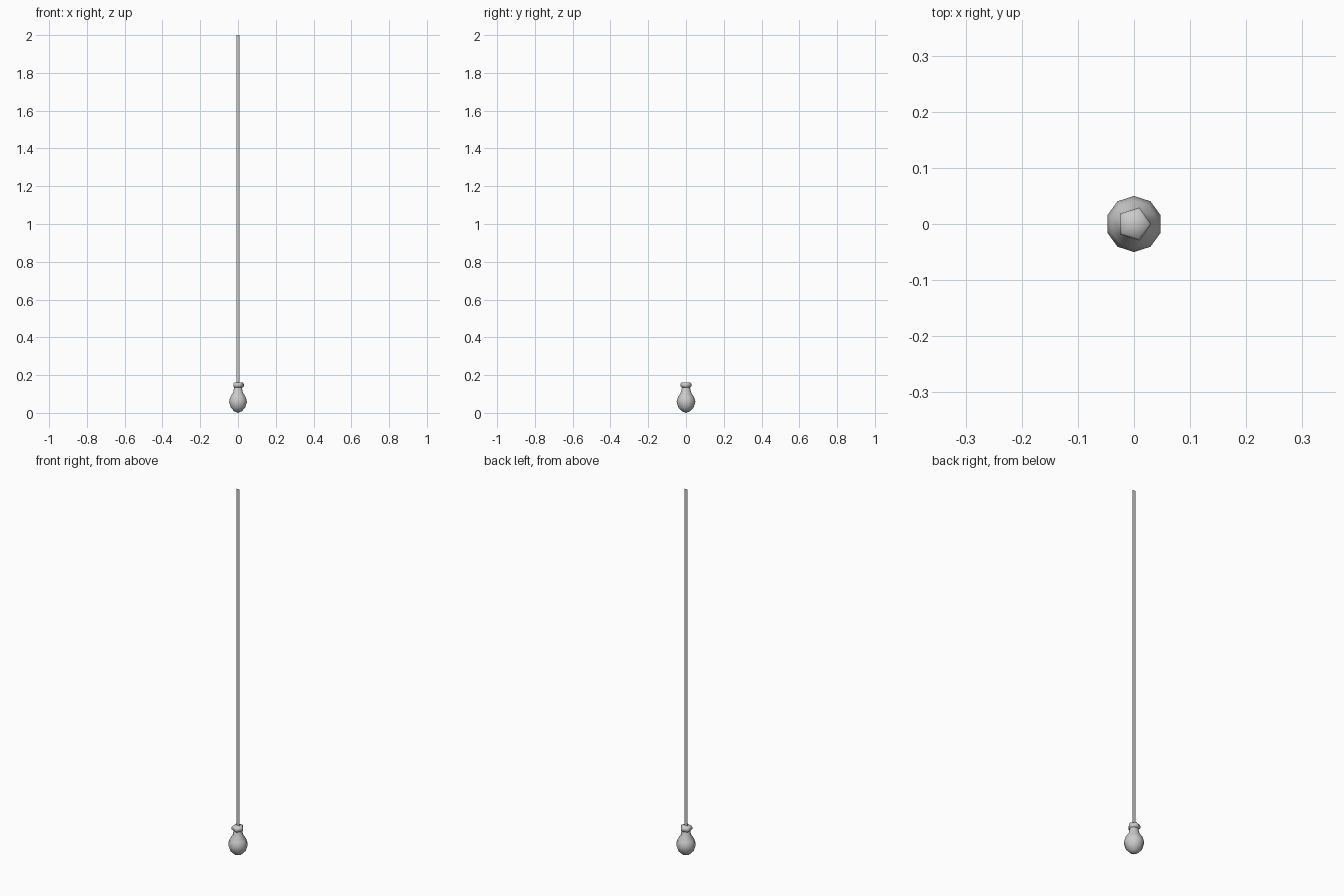
import bpy, bmesh, math

if "Cube" in bpy.data.objects:
    bpy.data.objects.remove(bpy.data.objects["Cube"])


def lathe(name, profile, sides, start):
    """Turn (radius, z) points around z; a zero radius closes to a point."""
    bm = bmesh.new()
    rings = []
    for r, z in profile:
        if r == 0:
            rings.append([bm.verts.new((0, 0, z))] * sides)
        else:
            angles = [start + math.tau * i / sides for i in range(sides)]
            rings.append([bm.verts.new((r * math.cos(a), r * math.sin(a), z)) for a in angles])
    for low, high in zip(rings, rings[1:]):
        for i in range(sides):
            j = (i + 1) % sides
            bm.faces.new(dict.fromkeys((low[i], low[j], high[j], high[i])))
    for f in bm.faces:
        f.smooth = True
    bmesh.ops.recalc_face_normals(bm, faces=bm.faces)
    mesh = bpy.data.meshes.new(name)
    bm.to_mesh(mesh)
    bm.free()
    obj = bpy.data.objects.new(name, mesh)
    bpy.context.collection.objects.link(obj)
    return obj


# Ten-sided glass bulb with a narrow neck
lathe("bulb", [(0, 0), (0.022, 0.009), (0.04, 0.028), (0.05, 0.06), (0.042, 0.085),
               (0.027, 0.108), (0.021, 0.135)], 10, math.pi / 2)

# Five-sided rounded socket
lathe("socket", [(0, 0.133), (0.024, 0.134), (0.031, 0.141), (0.031, 0.152),
                 (0.026, 0.16), (0, 0.162)], 5, 0)

# Hanging cord: a single flat strip facing front
bpy.ops.mesh.primitive_plane_add(size=1, location=(0, 0, 1.08), rotation=(math.pi / 2, 0, 0))
cord = bpy.context.object
cord.name = "cord"
cord.scale = (0.016, 1.84, 1)
